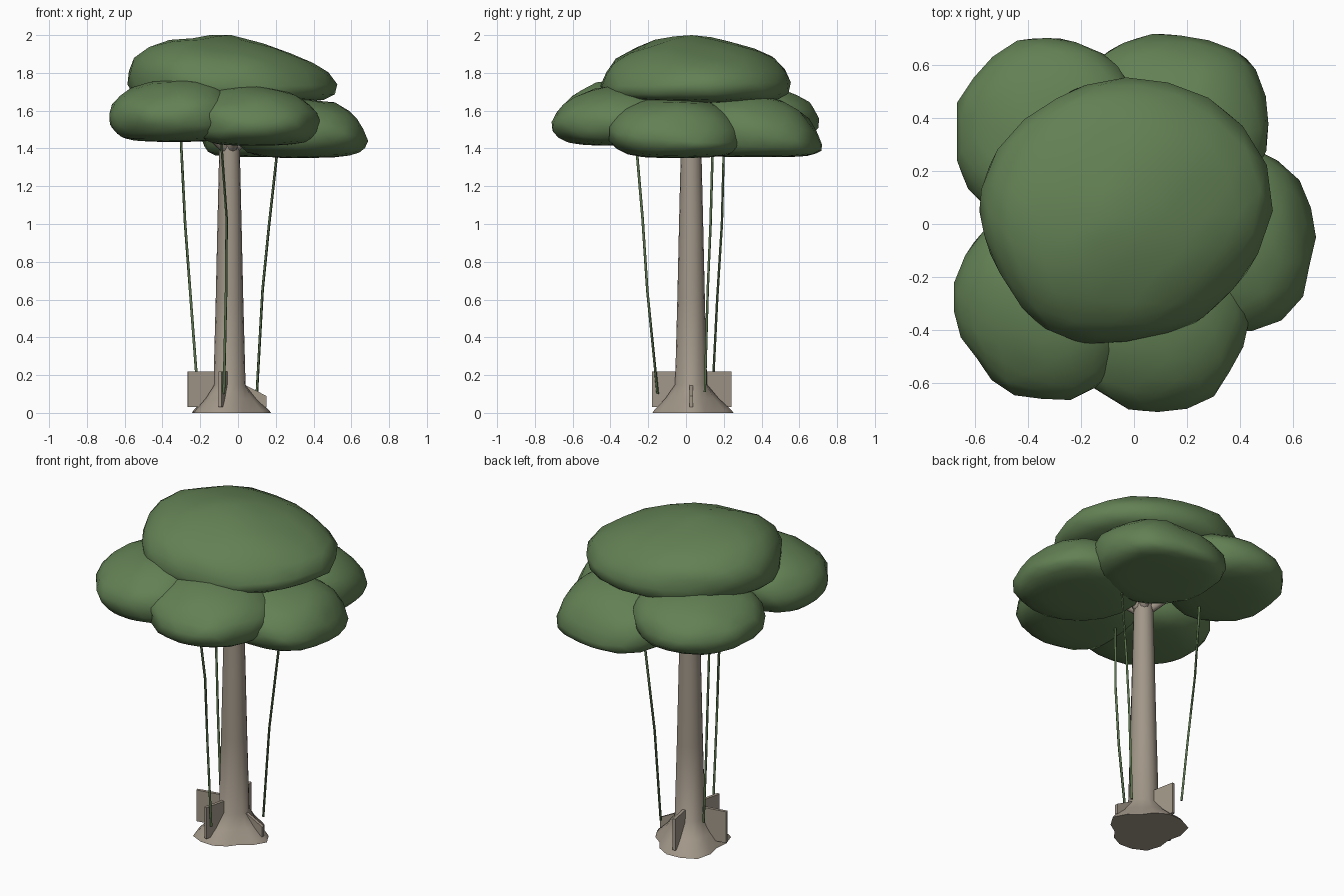
import bpy, bmesh, math
from mathutils import Vector, noise

if "Cube" in bpy.data.objects:
    bpy.data.objects.remove(bpy.data.objects["Cube"])


def material(name, rgb):
    m = bpy.data.materials.new(name)
    m.use_nodes = True
    m.diffuse_color = (*rgb, 1)
    m.node_tree.nodes["Principled BSDF"].inputs["Base Color"].default_value = (*rgb, 1)
    return m


BARK = material("grey brown bark", (0.36, 0.31, 0.25))
LEAF = material("leaf green", (0.125, 0.22, 0.09))
VINE = material("vine green", (0.10, 0.17, 0.07))
AXIS = Vector((-0.045, 0.027, 0))


def finish(bm, name, mat, angle=None):
    bmesh.ops.recalc_face_normals(bm, faces=bm.faces)
    mesh = bpy.data.meshes.new(name)
    bm.to_mesh(mesh)
    bm.free()
    mesh.materials.append(mat)
    ob = bpy.data.objects.new(name, mesh)
    bpy.context.collection.objects.link(ob)
    if angle:
        bpy.ops.object.select_all(action="DESELECT")
        ob.select_set(True)
        bpy.context.view_layer.objects.active = ob
        bpy.ops.object.shade_smooth_by_angle(angle=math.radians(angle))


def around(radii, t):
    """Blend a list of evenly spaced radii at angle t."""
    n = len(radii)
    s = (t / (2 * math.pi) * n) % n
    i = int(s) % n
    f = s - int(s)
    return radii[i] * (1 - f) + radii[(i + 1) % n] * f


def loft(bm, rings):
    """Skin a list of vertex rings and cap both ends."""
    for a, b in zip(rings, rings[1:]):
        for i in range(len(a)):
            j = (i + 1) % len(a)
            bm.faces.new((a[i], a[j], b[j], b[i]))
    bm.faces.new(rings[0])
    bm.faces.new(rings[-1])


def tube(name, points, radii, sides, mat):
    bm = bmesh.new()
    pts = [Vector(p) for p in points]
    rings = []
    for k, p in enumerate(pts):
        d = pts[min(k + 1, len(pts) - 1)] - pts[max(k - 1, 0)]
        q = d.to_track_quat("Z", "Y")
        turn = [2 * math.pi * i / sides for i in range(sides)]
        rings.append([bm.verts.new(p + q @ Vector((math.cos(t), math.sin(t), 0)) * radii[k])
                      for t in turn])
    loft(bm, rings)
    finish(bm, name, mat, 60)


# Trunk with a pointed root flare
ROOT = [0.22, 0.17, 0.225, 0.25, 0.18, 0.23, 0.205, 0.16]
SIDES = 16
bm = bmesh.new()
rings = []
# each level: height, round radius, share of the root outline
for z, r, flare in [(0, 0.2, 1), (0.015, 0.19, 0.95), (0.075, 0.135, 0.5), (0.15, 0.085, 0),
                    (0.6, 0.073, 0), (1.0, 0.064, 0), (1.5, 0.052, 0)]:
    ring = []
    for i in range(SIDES):
        t = 2 * math.pi * i / SIDES
        rad = r + (around(ROOT, t) - 0.2) * flare
        ring.append(bm.verts.new(AXIS + Vector((rad * math.cos(t), rad * math.sin(t), z))))
    rings.append(ring)
loft(bm, rings)
finish(bm, "trunk", BARK, 50)


# Thin buttress plates around the foot
def buttress(name, degrees, reach, top_in, top_out):
    bm = bmesh.new()
    t = math.radians(degrees)
    out = Vector((math.cos(t), math.sin(t), 0))
    side = Vector((-out.y, out.x, 0)) * 0.009
    up = Vector((0, 0, 1))
    profile = [out * 0.05 + up * 0.03, out * reach + up * 0.03,
               out * reach + up * top_out, out * 0.05 + up * top_in]
    loft(bm, [[bm.verts.new(AXIS + p + s) for p in profile] for s in (-side, side)])
    finish(bm, name, BARK)


buttress("buttress_left", 0, 0.195, 0.165, 0.09)
buttress("buttress_back", 101, 0.215, 0.22, 0.22)
buttress("buttress_right", 190, 0.225, 0.22, 0.22)
buttress("buttress_front", 256, 0.21, 0.22, 0.22)


# Foliage: lumpy domes with flattened undersides
def lobe(name, centre, outline, heights, lean=(0, 0), tilt=(0, 0), dome=0.88, keel=1.6, seed=0.0):
    """outline: radii every 45 degrees; heights: bottom, widest, top.
    lean shifts the peak, tilt slopes the rim, high dome is pointier, high keel is flatter."""
    bottom, middle, top = heights
    bm = bmesh.new()
    bmesh.ops.create_icosphere(bm, subdivisions=3, radius=1)
    for v in bm.verts:
        p = v.co.copy()
        t = math.atan2(p.y, p.x)
        flat = min(1, math.hypot(p.x, p.y)) ** (dome if p.z > 0 else 0.85)
        lump = 1.01 + 0.07 * noise.noise(p * 2 + Vector((seed, seed * 2, 3)))
        r = flat * around(outline, t) * lump
        wide = middle + (tilt[0] * math.cos(t) + tilt[1] * math.sin(t)) * flat
        if p.z > 0:
            bump = 1 + 0.1 * noise.noise(p * 2 + Vector((4, seed, seed)))
            h = wide + (top - wide) * min(1, p.z * bump)
        else:
            h = wide - (wide - bottom) * (1 - (1 + max(-1, p.z)) ** keel)
        rise = max(0, p.z)
        v.co = Vector((centre[0] + r * math.cos(t) + lean[0] * rise,
                       centre[1] + r * math.sin(t) + lean[1] * rise, h))
    finish(bm, name, LEAF, 60)


lobe("foliage_top", (-0.03, 0.05), [0.55, 0.54, 0.50, 0.51, 0.55, 0.54, 0.49, 0.48],
     (1.64, 1.74, 2.0), (-0.12, -0.02), (0, 0.01), 1.15, 2.4, 1.0)
lobe("foliage_front_right", (-0.35, -0.33), [0.31, 0.33, 0.33, 0.37, 0.33, 0.31, 0.33, 0.37],
     (1.435, 1.58, 1.77), (0.05, 0.05), seed=2.3)
lobe("foliage_front", (0.09, -0.36), [0.34, 0.33, 0.32, 0.33, 0.32, 0.36, 0.35, 0.35],
     (1.415, 1.54, 1.73), (-0.02, 0.05), seed=3.7)
lobe("foliage_left", (0.33, -0.05), [0.35, 0.36, 0.35, 0.35, 0.35, 0.35, 0.35, 0.38],
     (1.35, 1.48, 1.67), (-0.03, 0), (-0.04, -0.03), seed=5.1)
lobe("foliage_back_left", (0.18, 0.38), [0.32, 0.35, 0.33, 0.40, 0.37, 0.36, 0.34, 0.34],
     (1.355, 1.47, 1.68), (0, -0.05), (0, -0.05), keel=2.4, seed=6.4)
lobe("foliage_back_right", (-0.33, 0.35), [0.33, 0.37, 0.355, 0.355, 0.34, 0.37, 0.35, 0.33],
     (1.435, 1.56, 1.74), (0.05, -0.05), seed=7.9)

# Short boughs from the trunk into the foliage
for i, (x, y) in enumerate([(-0.2, -0.12), (0.02, -0.15), (0.12, 0.0), (0.05, 0.17), (-0.19, 0.17)]):
    tube(f"bough_{i + 1}", [AXIS + Vector((0, 0, 1.38)), (x, y, 1.52)], [0.03, 0.02], 8, BARK)

# Hanging vines
VINES = {
    "vine_right": [(-0.305, 0.205, 1.55), (-0.30, 0.20, 1.4), (-0.28, 0.19, 1.0),
                   (-0.25, 0.165, 0.6), (-0.22, 0.145, 0.2)],
    "vine_front": [(-0.09, -0.27, 1.55), (-0.085, -0.26, 1.38), (-0.06, -0.23, 1.03),
                   (-0.063, -0.205, 0.65), (-0.075, -0.15, 0.1)],
    "vine_left": [(0.215, 0.145, 1.5), (0.205, 0.14, 1.36), (0.165, 0.13, 1.0),
                  (0.13, 0.115, 0.65), (0.10, 0.10, 0.11)],
}
for name, path in VINES.items():
    tube(name, path, [0.007] * len(path), 6, VINE)
